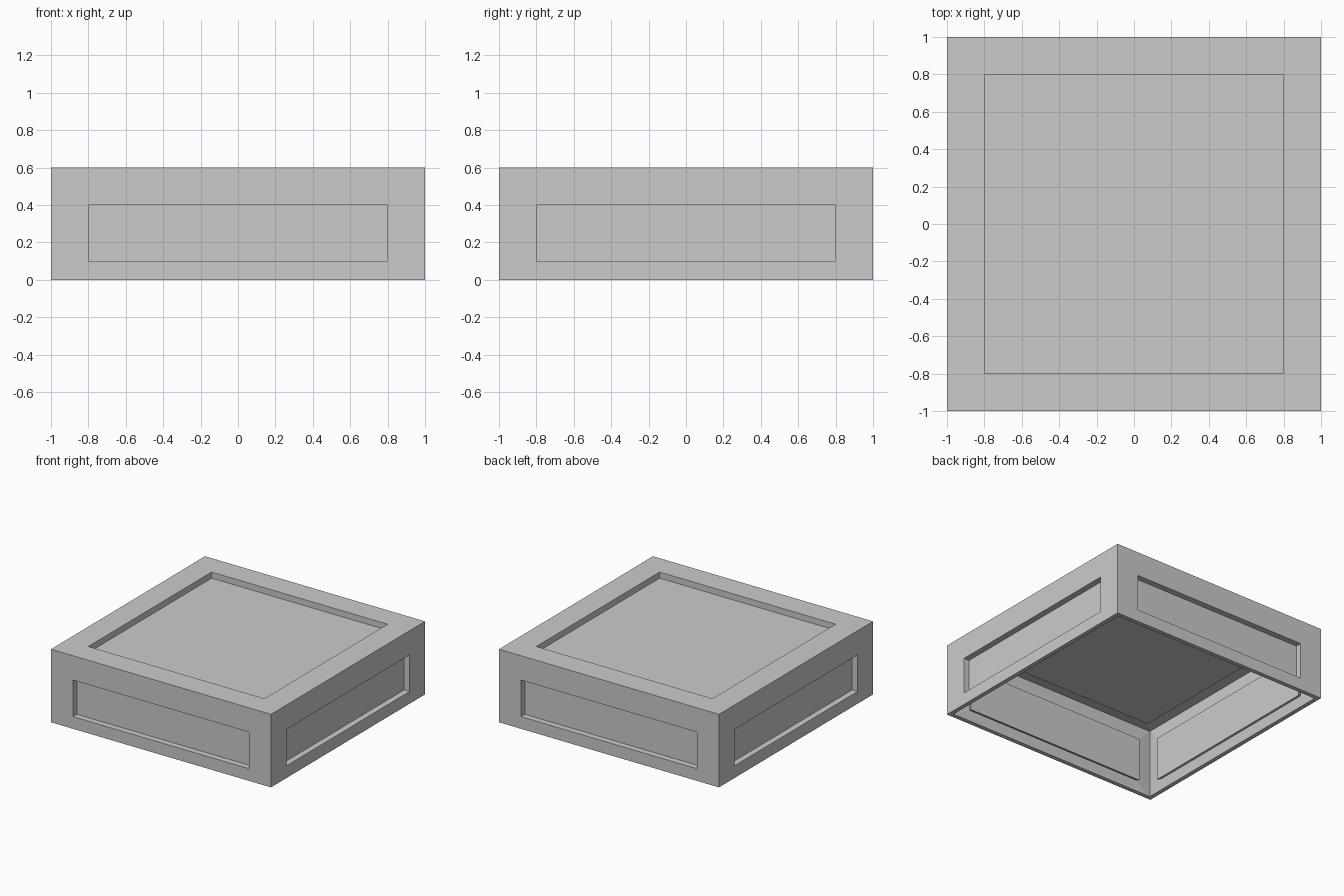
import bpy, bmesh
from mathutils import Matrix

if "Cube" in bpy.data.objects:
    bpy.data.objects.remove(bpy.data.objects["Cube"])

WIDTH, HEIGHT = 2.0, 0.6
MARGIN, SILL, DEPTH, WALL = 0.2, 0.1, 0.05, 0.05

# Open-bottomed box
bm = bmesh.new()
box = Matrix.Translation((0, 0, HEIGHT / 2)) @ Matrix.Diagonal((WIDTH, WIDTH, HEIGHT, 1))
bmesh.ops.create_cube(bm, size=1, matrix=box)
bm.normal_update()
bottom = [f for f in bm.faces if f.normal.z < -0.5]
bmesh.ops.delete(bm, geom=bottom, context='FACES_ONLY')

# Framed panel on the top and each side; side panels reach lower
panels = list(bm.faces)
bmesh.ops.inset_individual(bm, faces=panels, thickness=MARGIN, use_even_offset=True)
for v in bm.verts:
    if abs(v.co.z - MARGIN) < 0.01:
        v.co.z = SILL
bm.normal_update()

# Press the panels in
bmesh.ops.inset_individual(bm, faces=panels, thickness=0, depth=-DEPTH)
bm.normal_update()

mesh = bpy.data.meshes.new("panelled_lid")
bm.to_mesh(mesh)
bm.free()
lid = bpy.data.objects.new("panelled_lid", mesh)
bpy.context.collection.objects.link(lid)

# Sheet thickness, grown inwards
shell = lid.modifiers.new("shell", 'SOLIDIFY')
shell.thickness = WALL
shell.offset = -1
